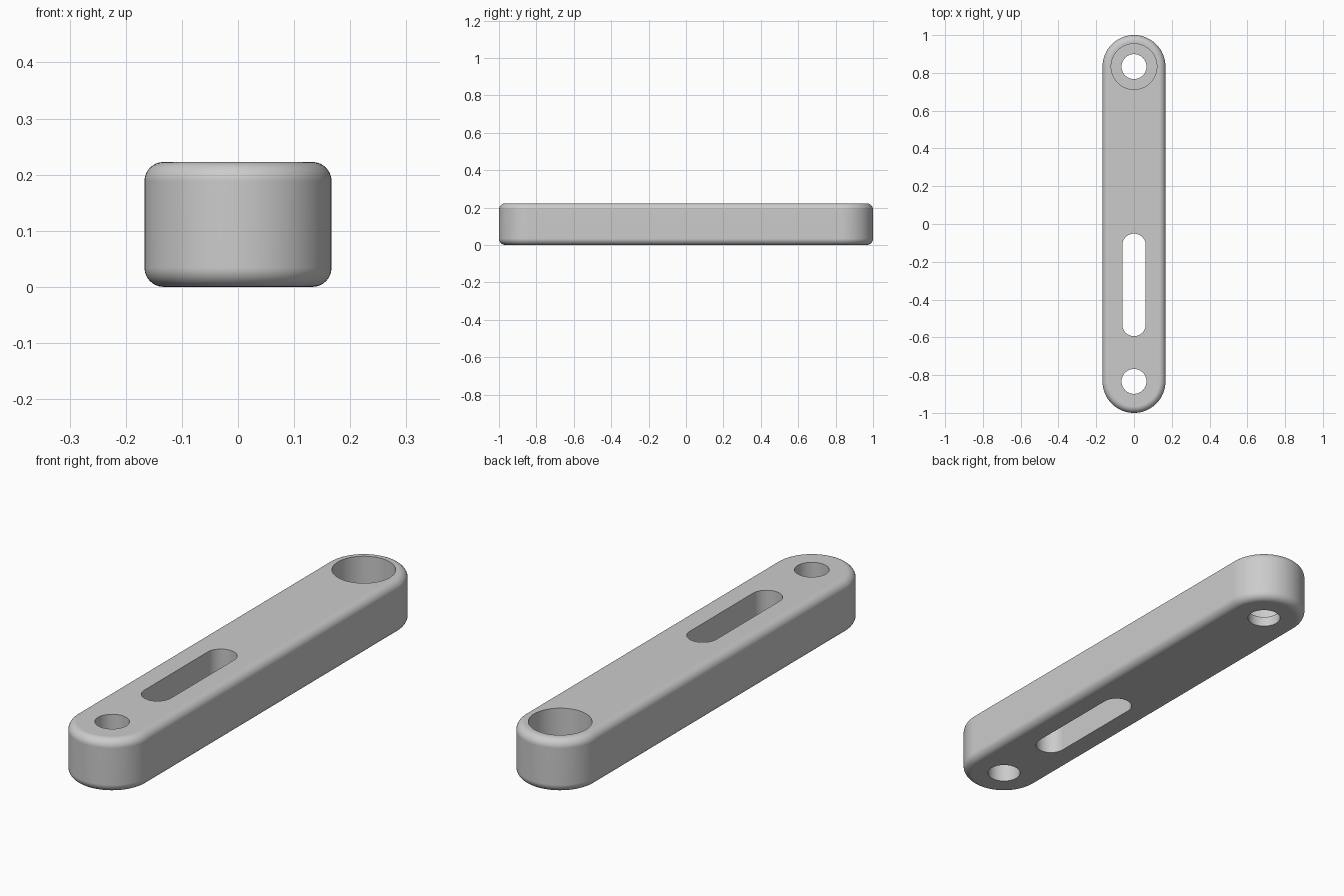
import bpy
import bmesh
from math import cos, sin, pi, radians

WIDTH_R, HEIGHT, FILLET = 0.1667, 0.2225, 0.034
END_Y = 1 - WIDTH_R
ARC = 32

cube = bpy.data.objects.get("Cube")
if cube:
    bpy.data.objects.remove(cube, do_unlink=True)

grey = bpy.data.materials.new("plain grey")
grey.use_nodes = True
colour = (0.6, 0.6, 0.6, 1)
grey.diffuse_color = colour
grey.node_tree.nodes["Principled BSDF"].inputs["Base Color"].default_value = colour


def slot_prism(name, radius, y0, y1, z0, z1):
    """Upright prism with rounded ends; a cylinder when y0 equals y1."""
    outline = []
    for centre, start in ((y1, 0), (y0, pi)):
        steps = ARC if y0 == y1 else ARC + 1
        for i in range(steps):
            a = start + pi * i / ARC
            outline.append((radius * cos(a), centre + radius * sin(a), z0))
    bm = bmesh.new()
    base = bm.faces.new([bm.verts.new(p) for p in outline])
    top = bmesh.ops.extrude_face_region(bm, geom=[base])["geom"]
    bmesh.ops.translate(bm, vec=(0, 0, z1 - z0),
                        verts=[v for v in top if isinstance(v, bmesh.types.BMVert)])
    bmesh.ops.recalc_face_normals(bm, faces=bm.faces)
    mesh = bpy.data.meshes.new(name)
    bm.to_mesh(mesh)
    bm.free()
    mesh.materials.append(grey)
    obj = bpy.data.objects.new(name, mesh)
    bpy.context.collection.objects.link(obj)
    return obj


# Bar with rounded ends and filleted rims
bar = slot_prism("link_bar", WIDTH_R, -END_Y, END_Y, 0, HEIGHT)
bevel = bar.modifiers.new("rim fillet", 'BEVEL')
bevel.width = FILLET
bevel.segments = 8
bevel.limit_method = 'ANGLE'
bevel.angle_limit = radians(60)

# Two pin holes, long slot and counterbore
cutters = [
    slot_prism("front_hole_cutter", 0.066, -END_Y, -END_Y, -0.1, 0.4),
    slot_prism("back_hole_cutter", 0.066, END_Y, END_Y, -0.1, 0.4),
    slot_prism("slot_cutter", 0.062, -0.532, -0.113, -0.1, 0.4),
    slot_prism("counterbore_cutter", 0.121, END_Y, END_Y, 0.043, 0.4),
]
for cutter in cutters:
    cutter.hide_render = True
    cut = bar.modifiers.new(cutter.name, 'BOOLEAN')
    cut.operation = 'DIFFERENCE'
    cut.solver = 'EXACT'
    cut.object = cutter

# Bake the cuts, then drop the cutters
bpy.ops.object.select_all(action='DESELECT')
bar.select_set(True)
bpy.context.view_layer.objects.active = bar
for mod in list(bar.modifiers):
    bpy.ops.object.modifier_apply(modifier=mod.name)
for cutter in cutters:
    bpy.data.objects.remove(cutter, do_unlink=True)

# Smooth walls with crisp hole edges and flat caps
bpy.ops.object.shade_smooth_by_angle(angle=radians(30))
weighted = bar.modifiers.new("flat caps", 'WEIGHTED_NORMAL')
weighted.keep_sharp = True
